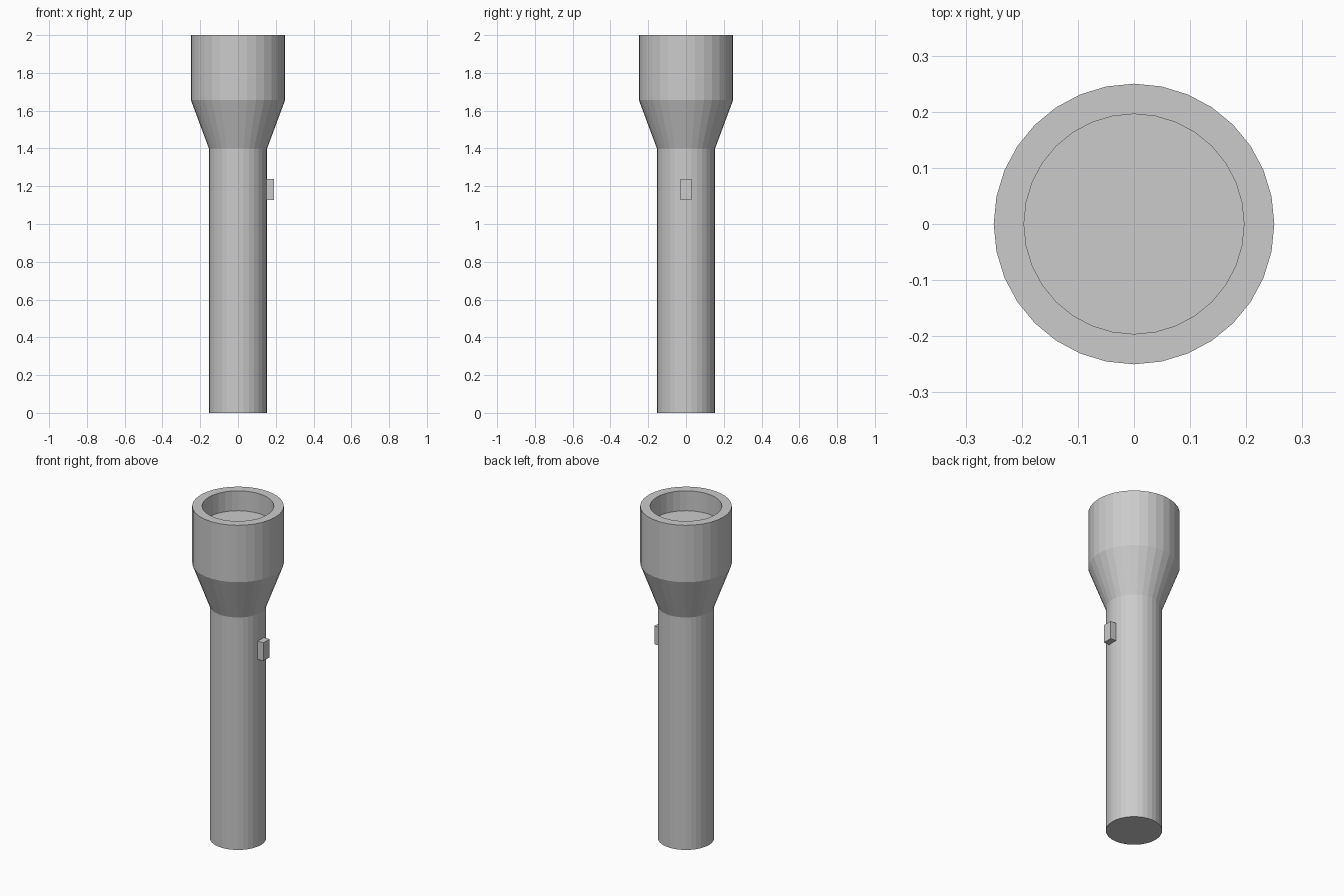
import bpy, bmesh, math

if "Cube" in bpy.data.objects:
    bpy.data.objects.remove(bpy.data.objects["Cube"])

SIDES = 32


def make_object(name, bm):
    bmesh.ops.recalc_face_normals(bm, faces=bm.faces)
    mesh = bpy.data.meshes.new(name)
    bm.to_mesh(mesh)
    bm.free()
    obj = bpy.data.objects.new(name, mesh)
    bpy.context.collection.objects.link(obj)
    return obj


def lathe(name, profile):
    """Turn a (radius, z) profile around z and cap both ends."""
    bm = bmesh.new()
    rings = []
    for r, z in profile:
        rings.append([bm.verts.new((r * math.cos(math.tau * i / SIDES),
                                    r * math.sin(math.tau * i / SIDES), z))
                      for i in range(SIDES)])
    for a, b in zip(rings, rings[1:]):
        for i in range(SIDES):
            j = (i + 1) % SIDES
            bm.faces.new((a[i], a[j], b[j], b[i]))
    bm.faces.new(rings[0])
    bm.faces.new(rings[-1])
    return make_object(name, bm)


def box(name, lo, hi):
    bm = bmesh.new()
    bmesh.ops.create_cube(bm, size=1)
    for v in bm.verts:
        v.co = [l + (c + 0.5) * (h - l) for c, l, h in zip(v.co, lo, hi)]
    return make_object(name, bm)


# Handle, flared neck, head, rim and recessed lens in one turned profile
lathe("torch_body", [(0.154, 0), (0.154, 1.40), (0.25, 1.657), (0.25, 2.0),
                     (0.196, 2.0), (0.196, 1.88)])

# Switch on the right side of the handle
box("switch", (0.148, -0.029, 1.128), (0.19, 0.029, 1.238))
